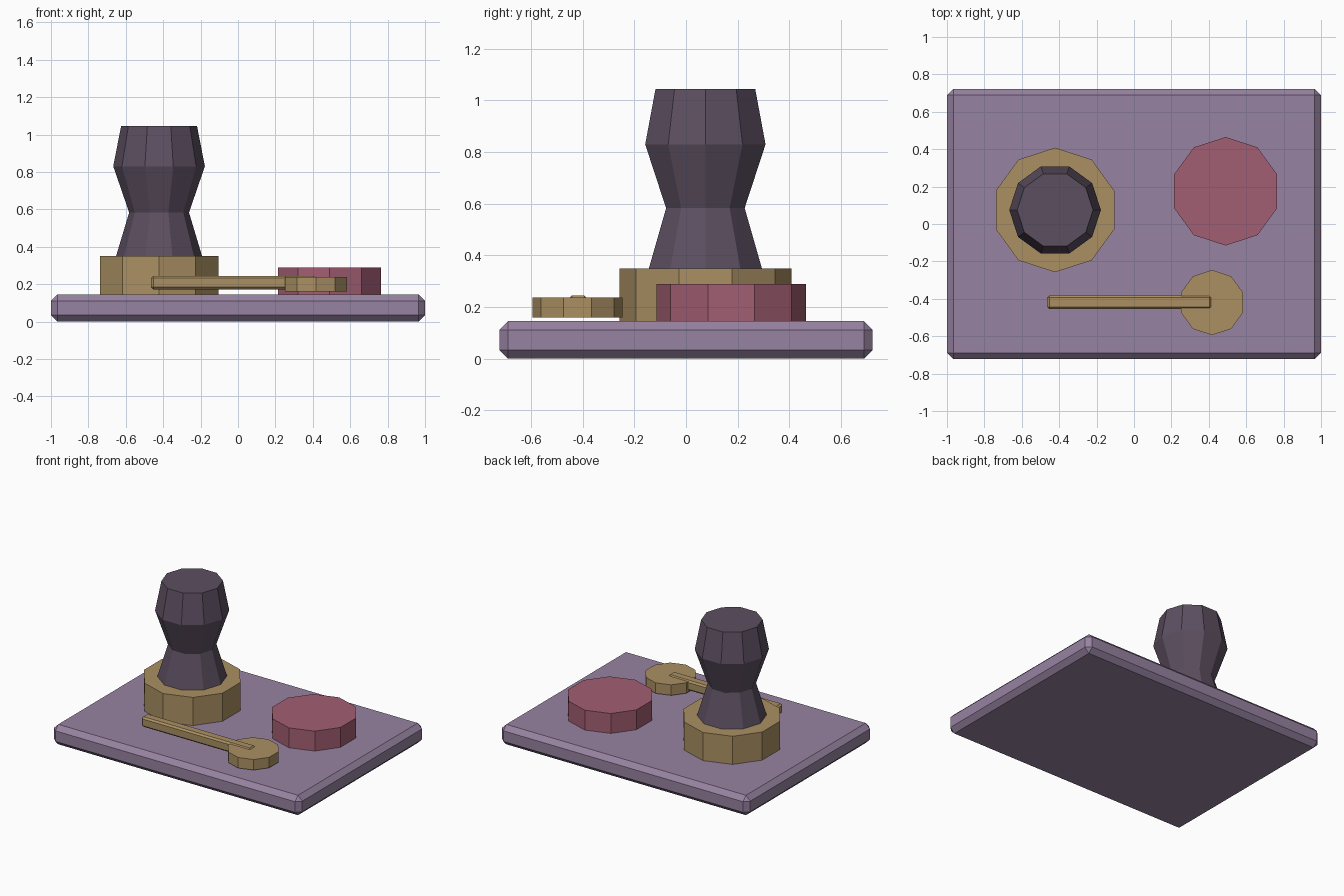
import bpy, math

old = bpy.data.objects.get("Cube")
if old:
    bpy.data.objects.remove(old, do_unlink=True)


def material(name, rgb):
    mat = bpy.data.materials.new(name)
    mat.use_nodes = True
    mat.diffuse_color = (*rgb, 1)
    mat.node_tree.nodes["Principled BSDF"].inputs["Base Color"].default_value = (*rgb, 1)
    return mat


mauve = material("mauve", (0.31, 0.225, 0.355))
brass = material("brass", (0.405, 0.28, 0.125))
wax_red = material("wax red", (0.36, 0.112, 0.17))
dark_wood = material("dark plum wood", (0.108, 0.078, 0.118))

SIDES = 10


def lathe(name, centre, profile, mat, turn=0.0):
    """Ten-sided solid; profile lists (radius, height) from bottom to top."""
    verts = []
    for radius, z in profile:
        for i in range(SIDES):
            a = turn + math.tau * i / SIDES
            verts.append((radius * math.cos(a), radius * math.sin(a), z))
    faces = [tuple(reversed(range(SIDES)))]
    for ring in range(len(profile) - 1):
        low, high = ring * SIDES, (ring + 1) * SIDES
        for i in range(SIDES):
            j = (i + 1) % SIDES
            faces.append((low + i, low + j, high + j, high + i))
    faces.append(tuple(range(len(verts) - SIDES, len(verts))))
    mesh = bpy.data.meshes.new(name)
    mesh.from_pydata(verts, [], faces)
    mesh.materials.append(mat)
    obj = bpy.data.objects.new(name, mesh)
    obj.location = (*centre, 0)
    bpy.context.collection.objects.link(obj)
    return obj


def chamfered_box(name, centre, size, chamfer, mat):
    bpy.ops.mesh.primitive_cube_add(size=1, location=centre)
    obj = bpy.context.object
    obj.name = name
    obj.scale = size
    bpy.ops.object.transform_apply(location=False, rotation=False, scale=True)
    bevel = obj.modifiers.new("chamfer", "BEVEL")
    bevel.width = chamfer
    bevel.segments = 1
    obj.data.materials.append(mat)
    return obj


# Tray that everything rests on
TRAY_TOP = 0.145
chamfered_box("tray", (0, 0, TRAY_TOP / 2), (2, 1.446, TRAY_TOP), 0.034, mauve)

# Seal stamp: brass die with a waisted wooden grip
half_step = math.pi / SIDES
stamp = (-0.422, 0.075)
lathe("stamp_die", stamp, [(0.333, TRAY_TOP), (0.333, 0.35)], brass, half_step)
lathe("stamp_grip", stamp,
      [(0.23, 0.35), (0.16, 0.583), (0.245, 0.83), (0.203, 1.045)], dark_wood)

# Puck of sealing wax
lathe("wax_puck", (0.49, 0.175), [(0.29, TRAY_TOP), (0.29, 0.29)], wax_red, half_step)

# Melting spoon
lathe("spoon_bowl", (0.417, -0.42), [(0.174, 0.16), (0.174, 0.237)], brass, half_step)
chamfered_box("spoon_handle", (-0.025, -0.418, 0.208), (0.88, 0.073, 0.073), 0.012, brass)
